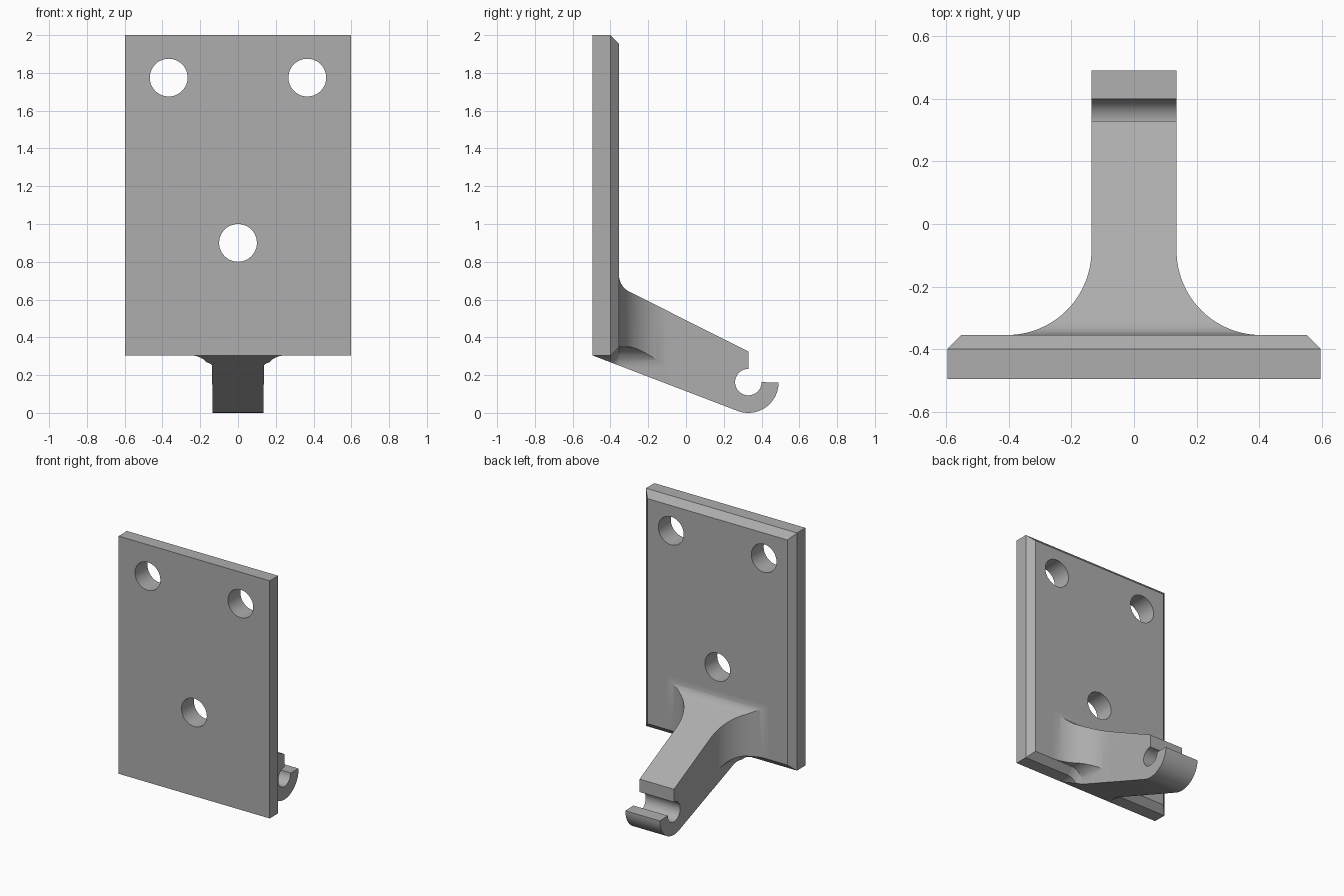
import bpy, bmesh
from math import cos, sin, radians

cube = bpy.data.objects.get("Cube")
if cube:
    bpy.data.objects.remove(cube, do_unlink=True)

GREY = (0.42, 0.42, 0.42, 1)
grey = bpy.data.materials.new("plain grey")
grey.use_nodes = True
grey.diffuse_color = GREY
grey.node_tree.nodes["Principled BSDF"].inputs["Base Color"].default_value = GREY


def arc(cx, cy, r, start, end, steps=16):
    angles = [radians(start + (end - start) * i / steps) for i in range(steps + 1)]
    return [(cx + r * cos(a), cy + r * sin(a)) for a in angles]


def loft(name, rings):
    """Closed solid through matching rings of points."""
    bm = bmesh.new()
    rows = [[bm.verts.new(p) for p in ring] for ring in rings]
    n = len(rows[0])
    for a, b in zip(rows, rows[1:]):
        for i in range(n):
            j = (i + 1) % n
            bm.faces.new((a[i], a[j], b[j], b[i]))
    bm.faces.new(rows[0][::-1])
    bm.faces.new(rows[-1])
    bmesh.ops.recalc_face_normals(bm, faces=bm.faces)
    mesh = bpy.data.meshes.new(name)
    bm.to_mesh(mesh)
    bm.free()
    mesh.materials.append(grey)
    obj = bpy.data.objects.new(name, mesh)
    bpy.context.collection.objects.link(obj)
    return obj


def activate(obj):
    bpy.ops.object.select_all(action='DESELECT')
    obj.select_set(True)
    bpy.context.view_layer.objects.active = obj


def combine(obj, tool, operation):
    """Apply a boolean and discard the helper solid."""
    tool.hide_render = True
    mod = obj.modifiers.new("cut", 'BOOLEAN')
    mod.operation, mod.solver, mod.object = operation, 'EXACT', tool
    activate(obj)
    bpy.ops.object.modifier_apply(modifier=mod.name)
    bpy.data.objects.remove(tool, do_unlink=True)


# Mounting plate, chamfered around its back face
FRONT, EDGE, BACK = -0.495, -0.40, -0.355
BOTTOM, HALF, CHAMFER = 0.303, 0.597, 0.045


def rectangle(y, inset):
    x, low, high = HALF - inset, BOTTOM + inset, 2 - inset
    return [(-x, y, low), (x, y, low), (x, y, high), (-x, y, high)]


plate = loft("mounting_plate", [rectangle(FRONT, 0), rectangle(EDGE, 0),
                                rectangle(BACK, CHAMFER)])

# Screw holes
for x, z in [(-0.367, 1.775), (0.367, 1.775), (0, 0.9)]:
    circle = arc(x, z, 0.1, 0, 360, 48)[:-1]
    hole = loft("hole_cutter", [[(px, y, pz) for px, pz in circle] for y in (-0.7, -0.2)])
    combine(plate, hole, 'DIFFERENCE')

# Arm side outline: sloping beam, fillet to the plate, open hook
side = [(FRONT + 0.001, BOTTOM + 0.001), (-0.38, 0.731)]
side += arc(BACK + 0.1, 0.731, 0.1, 180, 243, 12)
side += [(0.33, 0.325)]
side += arc(0.33, 0.163, 0.07, 90, 360, 36)
side += arc(0.33, 0.16, 0.16, 0, -111, 24)
arm = loft("hook_arm", [[(x, y, z) for y, z in side] for x in (-0.5, 0.5)])

# Arm plan outline: narrow beam flaring into the plate
WIDTH, FLARE = 0.136, 0.27
right = arc(WIDTH + FLARE, BACK + FLARE, FLARE, 180, 270, 24)
plan = [(WIDTH, 0.7)] + right + [(WIDTH + FLARE, -0.7)]
plan += [(-x, y) for x, y in reversed(plan)]
combine(arm, loft("plan_cutter", [[(x, y, z) for x, y in plan] for z in (-0.5, 1.5)]),
        'INTERSECT')

# Rounded undercuts below the flare, rising along the plate chamfer
section = [(WIDTH + 0.001, -0.3)] + arc(0.247, 0.194, 0.11, 180, 90)
section += [(0.7, 0.304), (0.7, -0.3)]
stations = [(-0.7, 0), (EDGE, 0), (BACK, CHAMFER), (-0.1, CHAMFER)]
for s in (-1, 1):
    cutter = loft("undercut_cutter", [[(s * x, y, z + rise) for x, z in section]
                                      for y, rise in stations])
    combine(arm, cutter, 'DIFFERENCE')

for obj in (plate, arm):
    activate(obj)
    bpy.ops.object.shade_smooth_by_angle(angle=radians(25))
